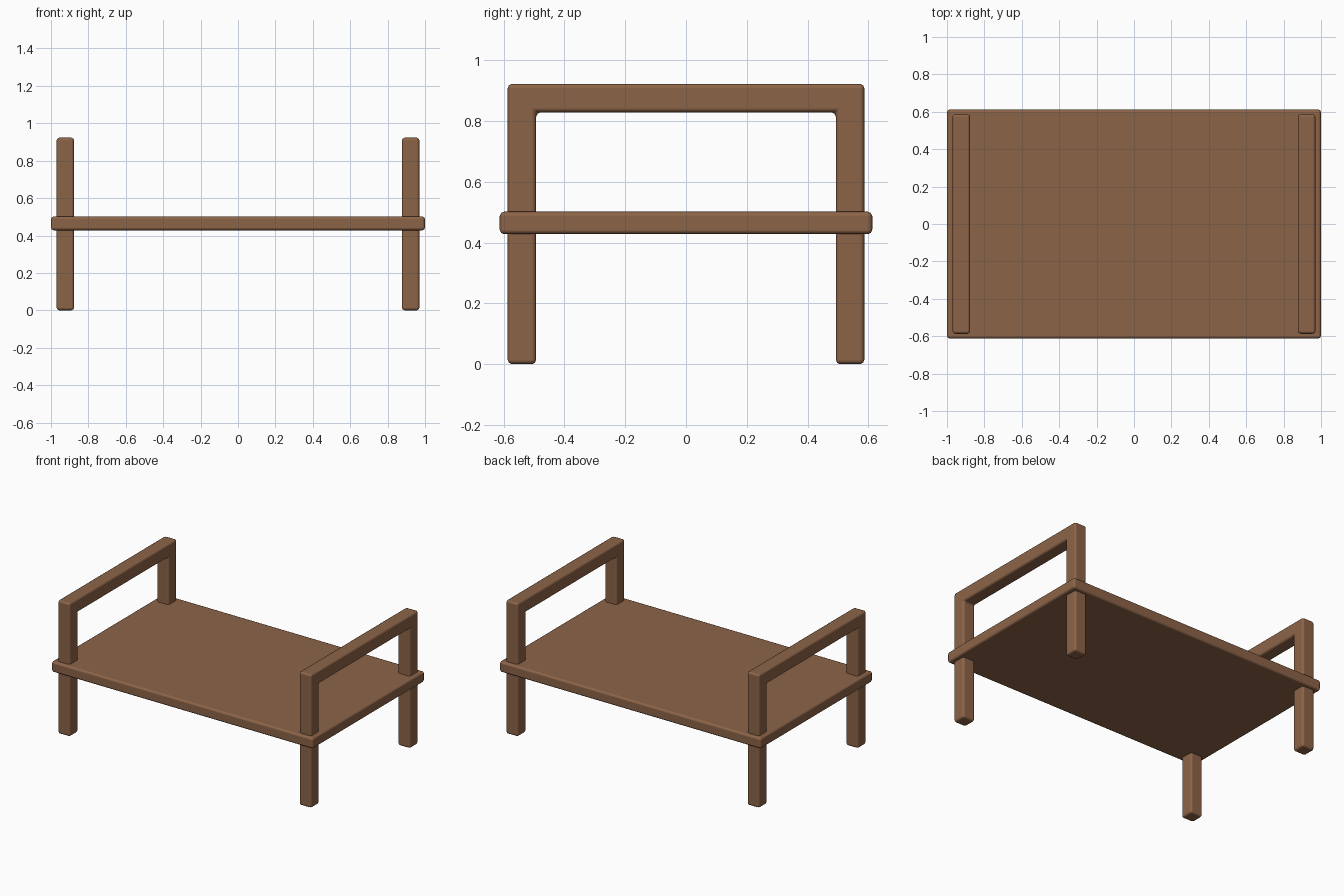
import bpy, bmesh

if "Cube" in bpy.data.objects:
    bpy.data.objects.remove(bpy.data.objects["Cube"])

wood = bpy.data.materials.new("brown wood")
wood.diffuse_color = (0.265, 0.127, 0.064, 1)
wood.use_nodes = True
wood.node_tree.nodes["Principled BSDF"].inputs["Base Color"].default_value = wood.diffuse_color


def extruded(name, profile, x0, x1, bevel):
    """Extrude a closed (y, z) profile from x0 to x1 and soften its edges."""
    bm = bmesh.new()
    face = bm.faces.new([bm.verts.new((x0, y, z)) for y, z in profile])
    ext = bmesh.ops.extrude_face_region(bm, geom=[face])
    verts = [g for g in ext["geom"] if isinstance(g, bmesh.types.BMVert)]
    bmesh.ops.translate(bm, verts=verts, vec=(x1 - x0, 0, 0))
    bmesh.ops.recalc_face_normals(bm, faces=bm.faces)
    me = bpy.data.meshes.new(name)
    bm.to_mesh(me)
    bm.free()
    me.materials.append(wood)
    for p in me.polygons:
        p.use_smooth = True
    ob = bpy.data.objects.new(name, me)
    bpy.context.collection.objects.link(ob)
    # narrow softened edges with flat-looking main faces
    mod = ob.modifiers.new("soft edges", 'BEVEL')
    mod.width = bevel
    mod.segments = 2
    mod.limit_method = 'ANGLE'
    mod.harden_normals = True
    return ob


# Bed platform
extruded("platform", [(-0.613, 0.428), (0.613, 0.428), (0.613, 0.502), (-0.613, 0.502)],
         -1.0, 1.0, 0.015)

# End frames: two legs joined by a top rail, cut as one inverted U
outer, inner, top, rail = 0.587, 0.493, 0.923, 0.829
half = [(outer, top), (outer, 0), (inner, 0), (inner, rail)]
arch = half + [(-y, z) for y, z in reversed(half)]
for side, x in (("left", -0.923), ("right", 0.923)):
    extruded(side + "_end_frame", arch, x - 0.047, x + 0.047, 0.015)
